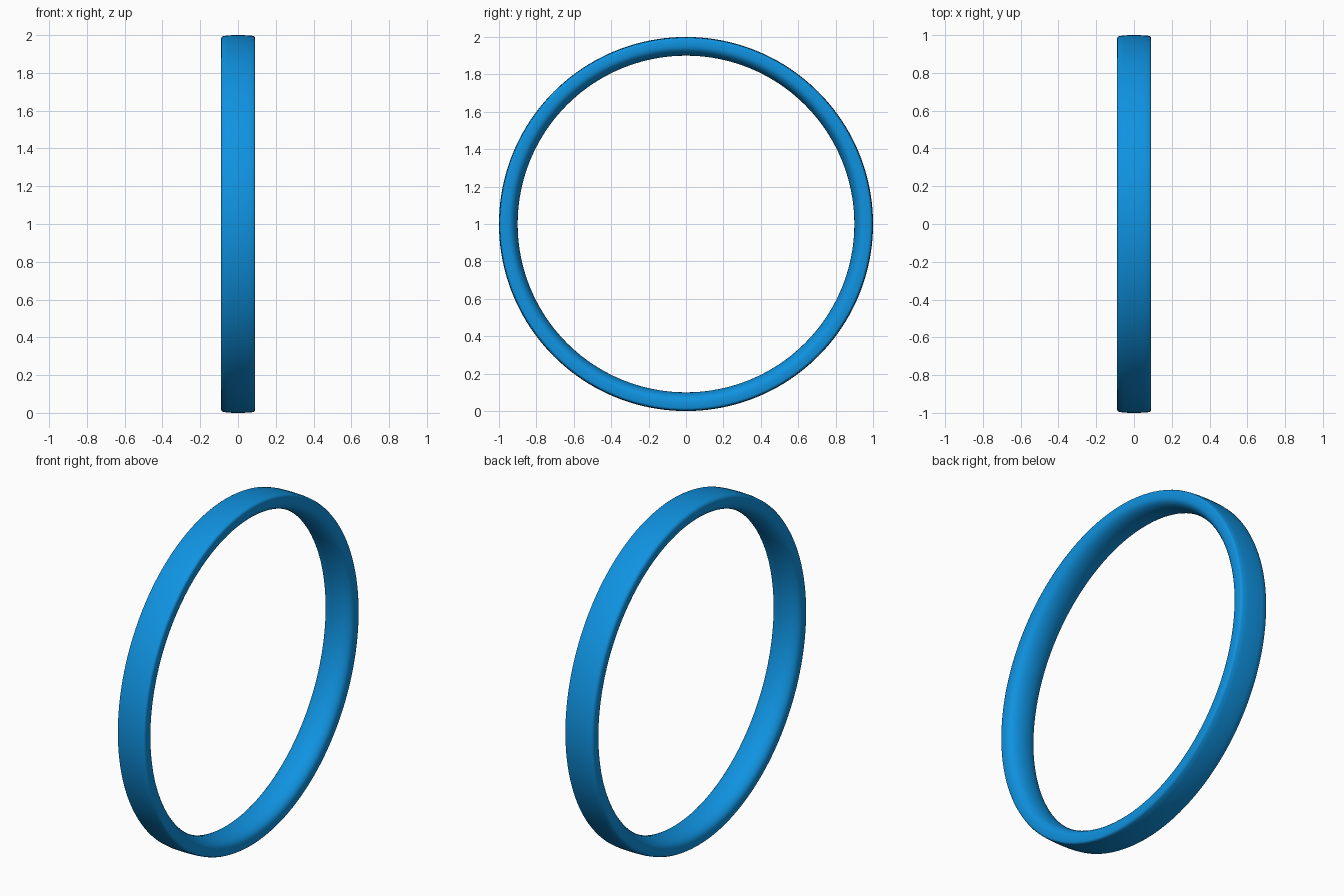
import bpy, bmesh, math

if "Cube" in bpy.data.objects:
    bpy.data.objects.remove(bpy.data.objects["Cube"])

SEGMENTS = 160

# Half-closed band section as (x, radius): near-flat outside, domed inside
profile = [
    (-0.05, 0.999), (0.0, 1.0), (0.05, 0.999), (0.08, 0.996),
    (0.088, 0.992), (0.091, 0.984), (0.091, 0.965),
]
# Domed inner surface, elliptical from one rim to the other
for i in range(17):
    a = math.pi * i / 16
    profile.append((0.091 * math.cos(a), 0.955 - 0.055 * math.sin(a) ** 0.9))
profile += [(-0.091, 0.965), (-0.091, 0.978), (-0.087, 0.989), (-0.078, 0.995)]

# Lathe the section around the x axis
bm = bmesh.new()
rings = []
for s in range(SEGMENTS):
    t = 2 * math.pi * s / SEGMENTS
    rings.append([bm.verts.new((x, r * math.cos(t), 1 + r * math.sin(t))) for x, r in profile])
n = len(profile)
for s in range(SEGMENTS):
    a, b = rings[s], rings[(s + 1) % SEGMENTS]
    for i in range(n):
        j = (i + 1) % n
        bm.faces.new((a[i], a[j], b[j], b[i]))
bmesh.ops.recalc_face_normals(bm, faces=bm.faces)

mesh = bpy.data.meshes.new("ring_band")
bm.to_mesh(mesh)
bm.free()
ring = bpy.data.objects.new("ring_band", mesh)
bpy.context.collection.objects.link(ring)

# Blue finish
blue = bpy.data.materials.new("blue")
blue.diffuse_color = (0.005, 0.29, 0.75, 1)
blue.use_nodes = True
blue.node_tree.nodes["Principled BSDF"].inputs["Base Color"].default_value = blue.diffuse_color
mesh.materials.append(blue)

bpy.context.view_layer.objects.active = ring
ring.select_set(True)
bpy.ops.object.shade_smooth_by_angle(angle=math.radians(50))
